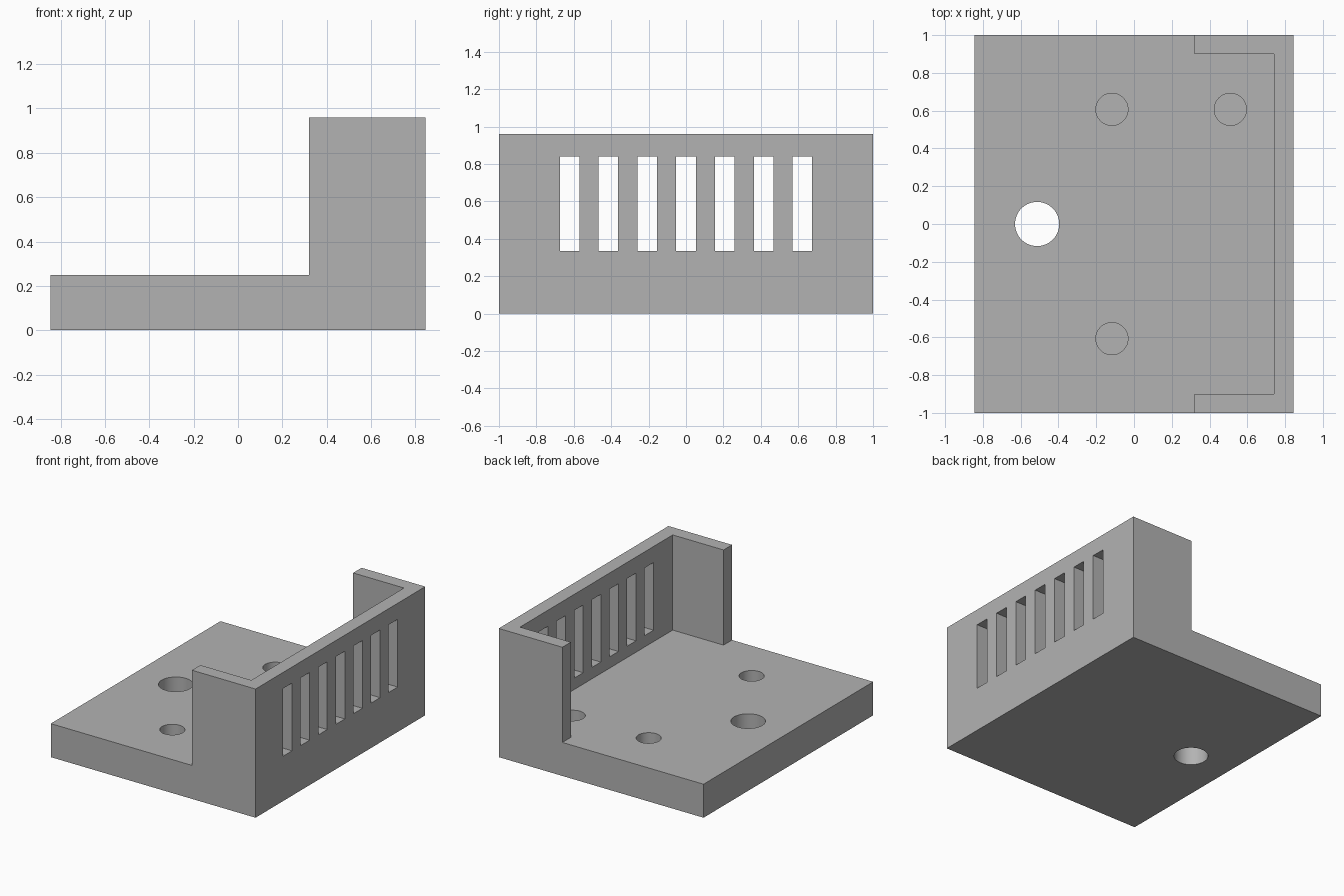
import bpy
import bmesh
from mathutils import Matrix, Vector

if "Cube" in bpy.data.objects:
    bpy.data.objects.remove(bpy.data.objects["Cube"], do_unlink=True)

HALF_X, HALF_Y = 0.845, 1.0
FLOOR, TOP = 0.25, 0.96
WALL_START, WALL = 0.32, 0.1

grey = bpy.data.materials.new("plain grey")
grey.use_nodes = True
grey.diffuse_color = (0.45, 0.45, 0.45, 1)
grey.node_tree.nodes["Principled BSDF"].inputs["Base Color"].default_value = grey.diffuse_color


def make_object(name, bm):
    bmesh.ops.recalc_face_normals(bm, faces=bm.faces)
    mesh = bpy.data.meshes.new(name)
    bm.to_mesh(mesh)
    bm.free()
    mesh.materials.append(grey)
    obj = bpy.data.objects.new(name, mesh)
    bpy.context.collection.objects.link(obj)
    return obj


def add_box(bm, low, high):
    low, high = Vector(low), Vector(high)
    place = Matrix.Translation((low + high) / 2) @ Matrix.Diagonal((*(high - low), 1))
    bmesh.ops.create_cube(bm, size=1, matrix=place)


def add_drill(bm, x, y, radius, bottom):
    height = FLOOR + 0.1 - bottom
    bmesh.ops.create_cone(bm, cap_ends=True, segments=64, radius1=radius, radius2=radius,
                          depth=height, matrix=Matrix.Translation((x, y, bottom + height / 2)))


def cut(body, name, bm):
    cutter = make_object(name, bm)
    cutter.hide_render = True
    mod = body.modifiers.new(name, "BOOLEAN")
    mod.operation, mod.solver, mod.object = "DIFFERENCE", "EXACT", cutter
    bpy.context.view_layer.objects.active = body
    bpy.ops.object.modifier_apply(modifier=mod.name)
    bpy.data.objects.remove(cutter, do_unlink=True)


# L-shaped side profile, extruded across the full depth
profile = [(-HALF_X, 0), (HALF_X, 0), (HALF_X, TOP), (WALL_START, TOP),
           (WALL_START, FLOOR), (-HALF_X, FLOOR)]
bm = bmesh.new()
face = bm.faces.new([bm.verts.new((x, -HALF_Y, z)) for x, z in profile])
side = bmesh.ops.extrude_face_region(bm, geom=[face])
verts = [v for v in side["geom"] if isinstance(v, bmesh.types.BMVert)]
bmesh.ops.translate(bm, verts=verts, vec=(0, 2 * HALF_Y, 0))
bracket = make_object("vented_bracket", bm)

# Open pocket that leaves the end wall and two side walls
bm = bmesh.new()
add_box(bm, (WALL_START - 0.1, WALL - HALF_Y, FLOOR), (HALF_X - WALL - 0.005, HALF_Y - WALL, TOP + 0.1))
cut(bracket, "pocket_cutter", bm)

# Row of seven vent slots through the end wall
bm = bmesh.new()
for i in range(-3, 4):
    y = i * 0.2075
    add_box(bm, (0.6, y - 0.0525, 0.335), (1, y + 0.0525, 0.84))
cut(bracket, "vent_cutter", bm)

# One through hole and three blind holes in the base
bm = bmesh.new()
add_drill(bm, -0.513, 0, 0.117, -0.1)
for x, y in [(-0.117, 0.607), (0.51, 0.607), (-0.117, -0.607)]:
    add_drill(bm, x, y, 0.085, 0.08)
cut(bracket, "hole_cutter", bm)

# Smooth hole walls, crisp edges
bpy.ops.object.select_all(action="DESELECT")
bracket.select_set(True)
bpy.context.view_layer.objects.active = bracket
bpy.ops.object.shade_smooth_by_angle()
